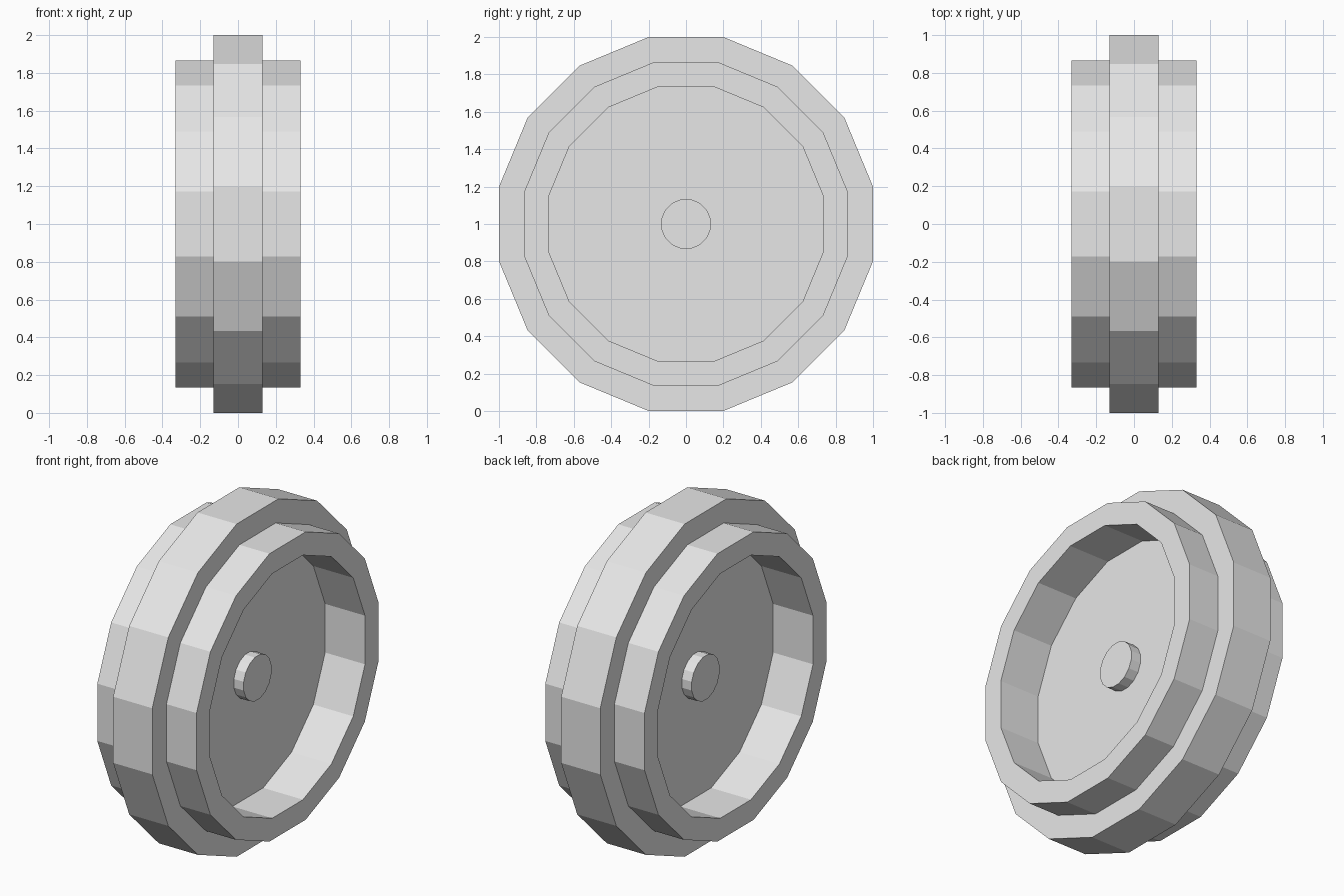
import bpy, bmesh, math
from mathutils import Matrix

cube = bpy.data.objects.get("Cube")
if cube:
    bpy.data.objects.remove(cube, do_unlink=True)

SIDES = 16
FLAT = math.cos(math.pi / SIDES)   # ratio of flat radius to corner radius

grey = bpy.data.materials.new("light_grey")
grey.use_nodes = True
grey.diffuse_color = (0.8, 0.8, 0.8, 1)
grey.node_tree.nodes["Principled BSDF"].inputs["Base Color"].default_value = (0.8, 0.8, 0.8, 1)


def lathe(name, profile, cap_ends=False):
    """Revolve (x, flat radius) points about the x axis, with a flat on top."""
    bm = bmesh.new()
    rings = []
    for x, radius in profile:
        ring = []
        for i in range(SIDES):
            a = 2 * math.pi * (i + 0.5) / SIDES
            r = radius / FLAT
            ring.append(bm.verts.new((x, r * math.cos(a), r * math.sin(a))))
        rings.append(ring)
    for lower, upper in zip(rings, rings[1:]):
        for i in range(SIDES):
            j = (i + 1) % SIDES
            bm.faces.new((lower[i], lower[j], upper[j], upper[i]))
    if cap_ends:
        bm.faces.new(rings[0])
        bm.faces.new(rings[-1])
    bmesh.ops.recalc_face_normals(bm, faces=bm.faces)
    mesh = bpy.data.meshes.new(name)
    bm.to_mesh(mesh)
    bm.free()
    mesh.materials.append(grey)
    obj = bpy.data.objects.new(name, mesh)
    obj.matrix_world = Matrix.Translation((0, 0, 1))
    bpy.context.collection.objects.link(obj)
    return obj


# Wheel body: recessed web, side rim, raised tread, mirrored across x
half = [(0.065, 0.735), (0.33, 0.735), (0.33, 0.865), (0.13, 0.865), (0.13, 1.0)]
body = half + [(-x, r) for x, r in reversed(half)]
lathe("wheel_body", body, cap_ends=True)

# Hub cap on each side of the web
for side, name in ((1, "left_hub_cap"), (-1, "right_hub_cap")):
    lathe(name, [(side * 0.06, 0.132), (side * 0.13, 0.132)], cap_ends=True)
